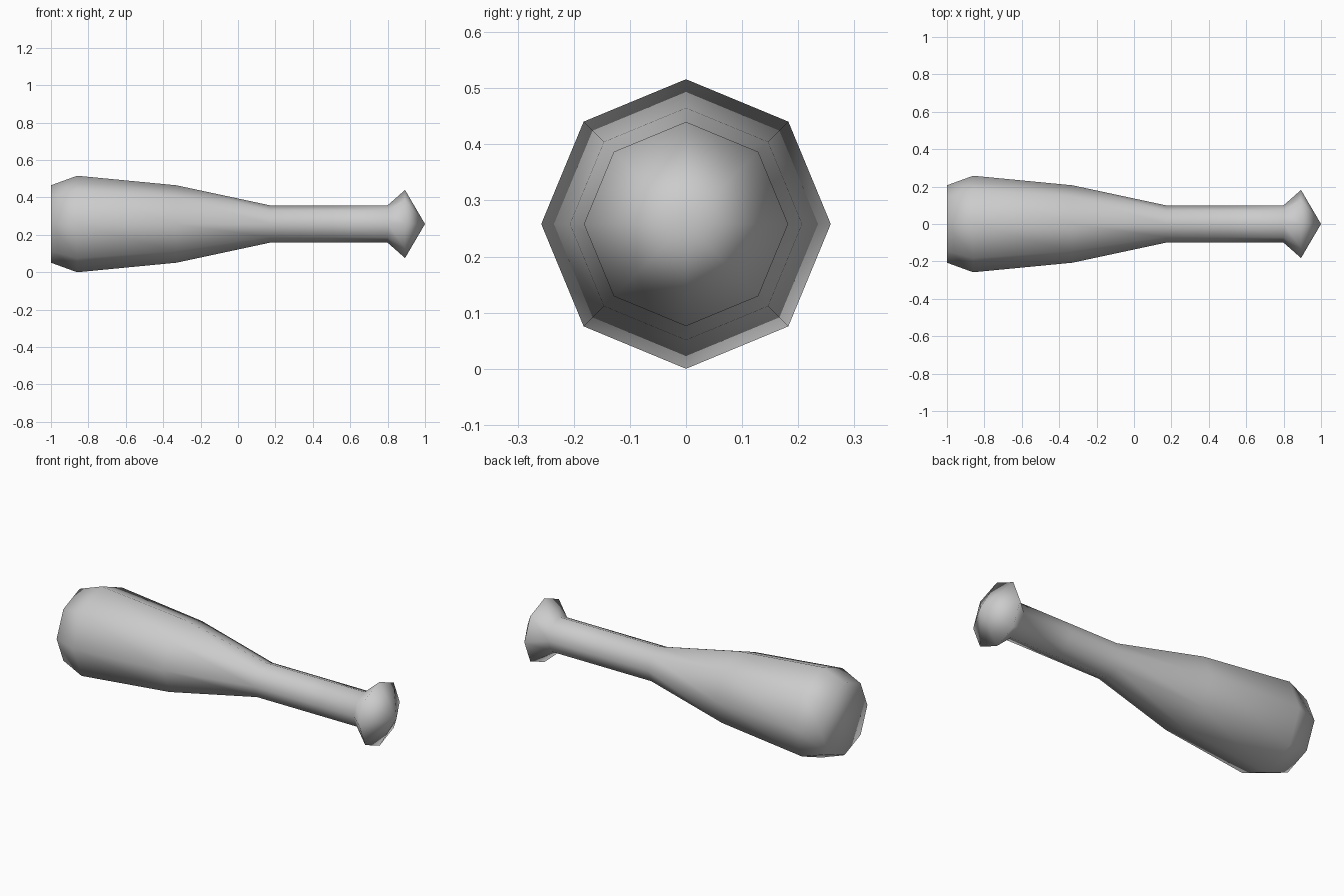
import bpy
import bmesh
import math

old = bpy.data.objects.get("Cube")
if old:
    bpy.data.objects.remove(old, do_unlink=True)

SIDES = 8
AXIS_Z = 0.258

# Outline from barrel end to knob: (x, radius)
PROFILE = [(-1.0, 0.207), (-0.86, 0.258), (-0.33, 0.207), (0.17, 0.10),
           (0.5, 0.10), (0.8, 0.10), (0.893, 0.182)]
TIP_X = 1.0

# Plain grey material
grey = bpy.data.materials.new("plain_grey")
grey.use_nodes = True
colour = (0.6, 0.6, 0.6, 1)
grey.diffuse_color = colour
grey.node_tree.nodes["Principled BSDF"].inputs["Base Color"].default_value = colour

# Club body: eight-sided rings along x
bm = bmesh.new()


def ring(x, radius):
    angles = [math.tau * i / SIDES for i in range(SIDES)]
    return [bm.verts.new((x, radius * math.cos(a), AXIS_Z + radius * math.sin(a)))
            for a in angles]


rings = [ring(x, r) for x, r in PROFILE]
for a, b in zip(rings, rings[1:]):
    for i in range(SIDES):
        j = (i + 1) % SIDES
        bm.faces.new((a[i], a[j], b[j], b[i]))

# Flat barrel end and pointed knob end
bm.faces.new(rings[0])
tip = bm.verts.new((TIP_X, 0, AXIS_Z))
for i in range(SIDES):
    bm.faces.new((rings[-1][i], rings[-1][(i + 1) % SIDES], tip))

bmesh.ops.recalc_face_normals(bm, faces=bm.faces)
for face in bm.faces:
    face.smooth = True

mesh = bpy.data.meshes.new("bat")
bm.to_mesh(mesh)
bm.free()
mesh.materials.append(grey)
bat = bpy.data.objects.new("bat", mesh)
bpy.context.collection.objects.link(bat)
